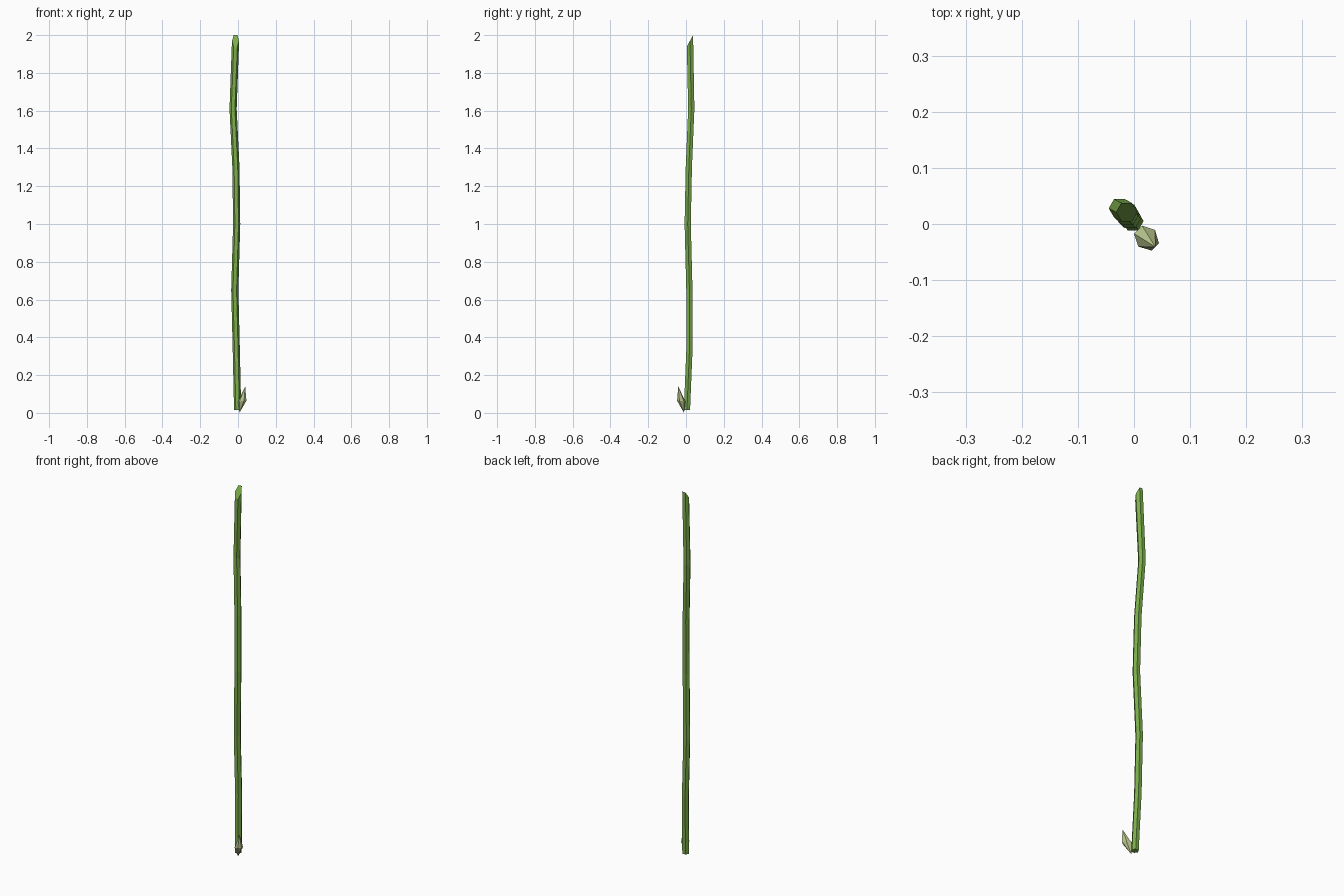
import bpy, bmesh
from math import cos, sin, pi

if "Cube" in bpy.data.objects:
    bpy.data.objects.remove(bpy.data.objects["Cube"])


def material(name, color):
    m = bpy.data.materials.new(name)
    m.diffuse_color = color
    m.use_nodes = True
    m.node_tree.nodes["Principled BSDF"].inputs["Base Color"].default_value = m.diffuse_color
    return m


def finish(bm, name, mat):
    bmesh.ops.recalc_face_normals(bm, faces=bm.faces)
    mesh = bpy.data.meshes.new(name)
    bm.to_mesh(mesh)
    bm.free()
    mesh.materials.append(mat)
    ob = bpy.data.objects.new(name, mesh)
    bpy.context.collection.objects.link(ob)
    return ob


# Stem: six-sided tube along a gently wavy path, with a slanted cut at the top
path = [(-0.002, 0.005, 0.015), (-0.009, 0.018, 0.33), (-0.017, 0.018, 0.65),
        (-0.007, 0.009, 1.0), (-0.011, 0.015, 1.3), (-0.026, 0.028, 1.61),
        (-0.013, 0.021, 1.97)]
R = 0.019
bm = bmesh.new()
rings = []
for i, (x, y, z) in enumerate(path):
    slant = 1.8 if i == len(path) - 1 else 0
    rings.append([bm.verts.new((x + R * cos(k * pi / 3), y + R * sin(k * pi / 3),
                                z + slant * R * sin(k * pi / 3))) for k in range(6)])
for a, b in zip(rings, rings[1:]):
    for k in range(6):
        n = (k + 1) % 6
        bm.faces.new((a[k], a[n], b[n], b[k]))
bm.faces.new(rings[0])
bm.faces.new(rings[-1])
finish(bm, "stem", material("stem_green", (0.20, 0.42, 0.07, 1)))

# Bud: faceted pod leaning outward from the foot of the stem
def bud_point(u, v, z):
    s = 0.7071
    v -= 0.002
    return bm.verts.new((s * (u + v), s * (v - u), z))


bm = bmesh.new()
base = bud_point(0.013, 0, 0)
tip = bud_point(0.056, 0, 0.14)
ring = [bud_point(*p) for p in [(0.012, -0.010, 0.06), (0.034, -0.021, 0.06),
                                (0.056, -0.009, 0.065), (0.056, 0.009, 0.065),
                                (0.034, 0.021, 0.06), (0.012, 0.010, 0.06)]]
for k in range(6):
    n = (k + 1) % 6
    bm.faces.new((ring[k], ring[n], tip))
    bm.faces.new((ring[n], ring[k], base))
finish(bm, "bud", material("bud_olive", (0.50, 0.58, 0.28, 1)))
